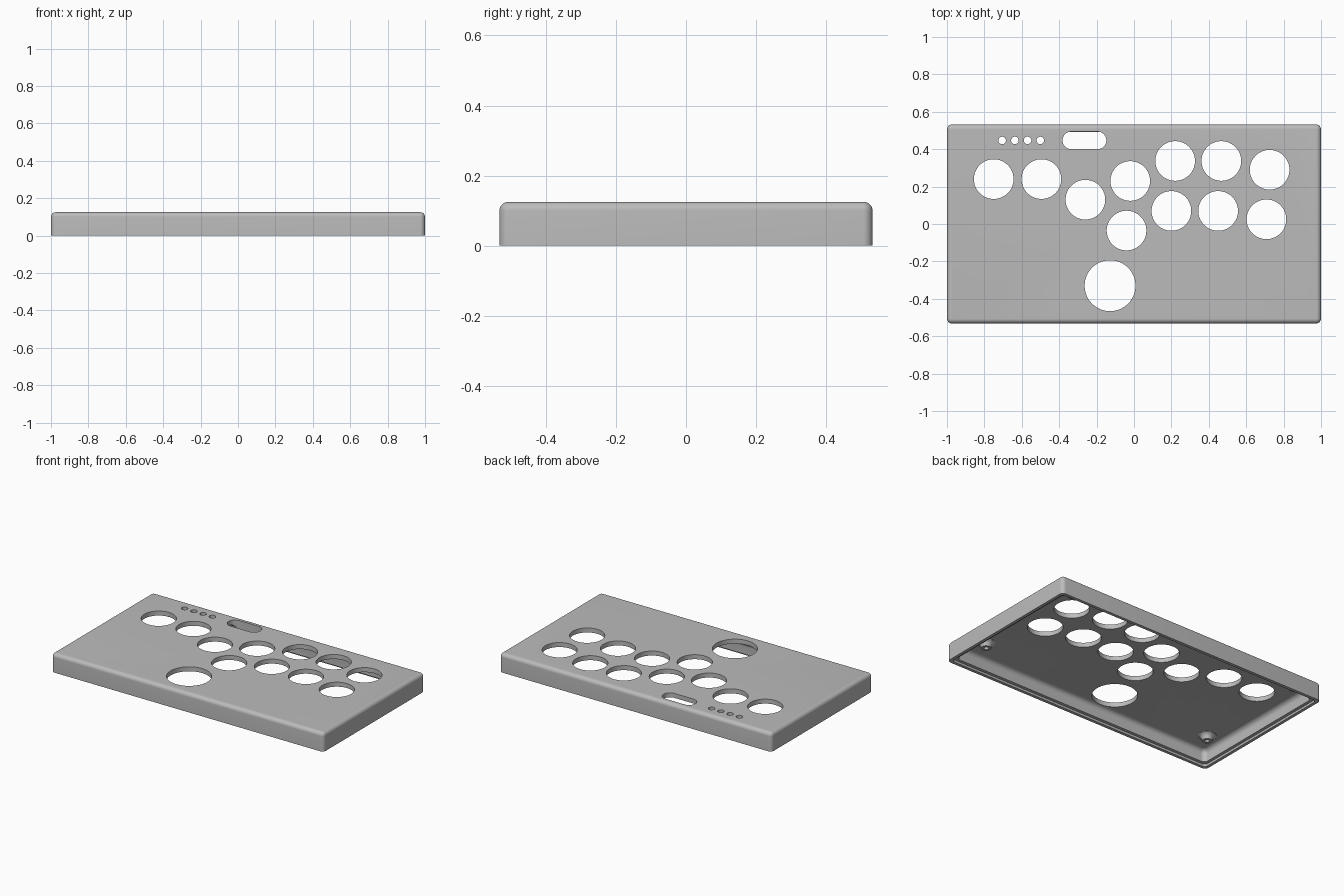
import bpy, bmesh, math

cube = bpy.data.objects.get("Cube")
if cube:
    bpy.data.objects.remove(cube, do_unlink=True)

HALF_X, HALF_Y, HEIGHT = 1.0, 0.532, 0.125
UNDERSIDE = 0.095
ARC_STEPS = 16

grey = bpy.data.materials.new("matte grey")
grey.use_nodes = True
colour = (0.5, 0.5, 0.5, 1)
grey.diffuse_color = colour
grey.node_tree.nodes["Principled BSDF"].inputs["Base Color"].default_value = colour


def outline(hx, hy, corner, z, centre=(0, 0)):
    """Rounded rectangle; a circle when the corner radius equals both halves."""
    points = []
    for quarter, (sx, sy) in enumerate([(1, 1), (-1, 1), (-1, -1), (1, -1)]):
        for i in range(ARC_STEPS):
            a = (quarter + (i + 0.5) / ARC_STEPS) * math.pi / 2
            points.append((centre[0] + sx * (hx - corner) + corner * math.cos(a),
                           centre[1] + sy * (hy - corner) + corner * math.sin(a), z))
    return points


def loft(bm, outlines):
    """Closed solid through a series of outlines, capped at both ends."""
    rings = [[bm.verts.new(p) for p in points] for points in outlines]
    for low, high in zip(rings, rings[1:]):
        for i in range(len(low)):
            j = (i + 1) % len(low)
            bm.faces.new((low[i], low[j], high[j], high[i]))
    bm.faces.new(rings[0][::-1])
    bm.faces.new(rings[-1])


def make_object(name, bm):
    bmesh.ops.recalc_face_normals(bm, faces=bm.faces)
    mesh = bpy.data.meshes.new(name)
    bm.to_mesh(mesh)
    bm.free()
    mesh.materials.append(grey)
    obj = bpy.data.objects.new(name, mesh)
    bpy.context.collection.objects.link(obj)
    return obj


def inset_outline(inset, z, corner):
    return outline(HALF_X - inset, HALF_Y - inset, corner, z)


def fillet(inset, radius, top):
    """Outlines rounding a wall over into a flat top."""
    result = []
    for i in range(9):
        a = i / 8 * math.pi / 2
        shift = radius * (1 - math.cos(a))
        result.append(inset_outline(inset + shift, top - radius + radius * math.sin(a),
                                    radius + 0.002 - shift))
    return result


# Shell: inner ceiling, inner wall, stepped lip, outer wall, rounded top
bm = bmesh.new()
inner = fillet(0.04, 0.03, UNDERSIDE)[::-1]
lip = [inset_outline(0.04, 0.015, 0.03), inset_outline(0.02, 0.015, 0.025),
       inset_outline(0.02, 0, 0.025), inset_outline(0, 0, 0.027)]
loft(bm, inner + lip + fillet(0, 0.025, HEIGHT))
shell = make_object("controller_shell", bm)

# Button openings, indicator holes and the long slot
buttons = [(-0.75, 0.24), (-0.495, 0.24), (-0.26, 0.13), (-0.02, 0.23),
           (-0.04, -0.035), (0.22, 0.337), (0.467, 0.337), (0.725, 0.29),
           (0.2, 0.07), (0.45, 0.07), (0.708, 0.025)]
openings = [(xy, 0.106, 0.106) for xy in buttons]
openings.append(((-0.128, -0.33), 0.136, 0.136))
openings += [((-0.705 + 0.068 * i, 0.447), 0.02, 0.02) for i in range(4)]
openings.append(((-0.265, 0.447), 0.117, 0.047))
bm = bmesh.new()
for centre, hx, hy in openings:
    loft(bm, [outline(hx, hy, min(hy, hx), z, centre) for z in (0.05, 0.2)])
cutter = make_object("openings_cutter", bm)
cutter.hide_render = True

cut = shell.modifiers.new("openings", 'BOOLEAN')
cut.operation, cut.solver, cut.object = 'DIFFERENCE', 'EXACT', cutter
bpy.context.view_layer.objects.active = shell
bpy.ops.object.modifier_apply(modifier=cut.name)
bpy.data.objects.remove(cutter, do_unlink=True)

# Flared, hollow screw bosses under the plate
parts = [shell]
boss_profile = [(0.055, 0.1), (0.055, 0.094), (0.044, 0.088), (0.036, 0.078),
                (0.03, 0.06), (0.014, 0.06), (0.014, 0.09)]
for x in (-0.855, 0.855):
    for y in (-0.345, 0.455):
        bm = bmesh.new()
        loft(bm, [outline(r, r, r, z, (x, y)) for r, z in boss_profile])
        parts.append(make_object("screw_boss", bm))

bpy.ops.object.select_all(action='DESELECT')
for part in parts:
    part.select_set(True)
bpy.ops.object.shade_smooth_by_angle(angle=math.radians(30))
